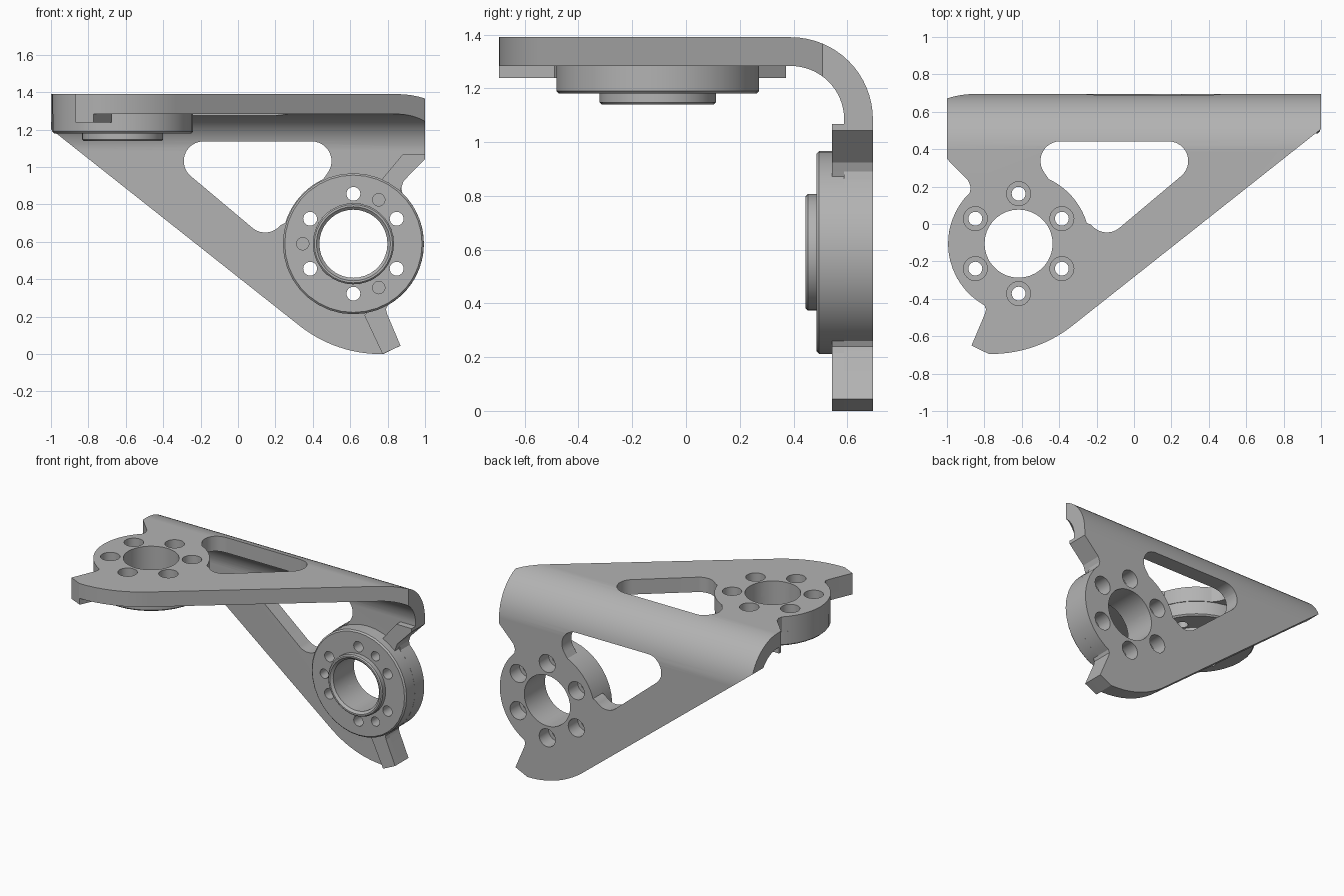
import bpy, bmesh
from math import sin, cos, radians
from mathutils import Matrix

if "Cube" in bpy.data.objects:
    bpy.data.objects.remove(bpy.data.objects["Cube"])

HUB_X, HUB_Z, HUB_R = 0.617, 0.59, 0.377
BACK, TOP, THICK = 0.695, 1.39, 0.107
INNER = BACK - THICK
# half turn that carries the upright leg onto the top leg
SWAP = Matrix(((-1, 0, 0, 0), (0, 0, 1, -BACK), (0, 1, 0, BACK), (0, 0, 0, 1)))

grey = bpy.data.materials.new("plain_grey")
grey.use_nodes = True
GREY = (0.45, 0.45, 0.45, 1)
grey.diffuse_color = GREY
grey.node_tree.nodes["Principled BSDF"].inputs["Base Color"].default_value = GREY


def arc(cx, cy, r, a0, a1, n=12):
    angles = [radians(a0 + (a1 - a0) * i / n) for i in range(n + 1)]
    return [(cx + r * cos(a), cy + r * sin(a)) for a in angles]


def hub_arc(r, a0, a1, n=12):
    return arc(HUB_X, HUB_Z, r, a0, a1, n)


def finish(name, bm, turned=False):
    bmesh.ops.recalc_face_normals(bm, faces=bm.faces)
    if turned:
        bm.transform(SWAP)
    mesh = bpy.data.meshes.new(name)
    bm.to_mesh(mesh)
    bm.free()
    mesh.materials.append(grey)
    obj = bpy.data.objects.new(name, mesh)
    bpy.context.collection.objects.link(obj)
    return obj


def extrude(bm, points, step):
    face = bm.faces.new([bm.verts.new(p) for p in points])
    moved = bmesh.ops.extrude_face_region(bm, geom=[face])["geom"]
    bmesh.ops.translate(bm, vec=step, verts=[v for v in moved if isinstance(v, bmesh.types.BMVert)])


def prism(name, outlines, y0, y1, turned=False):
    """Closed x-z outlines pulled along y."""
    bm = bmesh.new()
    for outline in outlines:
        extrude(bm, [(x, y0, z) for x, z in outline], (0, y1 - y0, 0))
    return finish(name, bm, turned)


def ring_of_holes(r, orbit, start, count):
    holes = []
    for i in range(count):
        a = radians(start + 360 * i / count)
        holes.append(arc(HUB_X + orbit * cos(a), HUB_Z + orbit * sin(a), r, 0, 345, 23))
    return holes


def select(obj):
    bpy.ops.object.select_all(action="DESELECT")
    obj.select_set(True)
    bpy.context.view_layer.objects.active = obj


def boolean(obj, cutter, operation="DIFFERENCE"):
    cutter.hide_render = True
    mod = obj.modifiers.new("cut", "BOOLEAN")
    mod.operation, mod.solver, mod.object = operation, "EXACT", cutter
    select(obj)
    bpy.ops.object.modifier_apply(modifier=mod.name)
    bpy.data.objects.remove(cutter)


def smooth(obj):
    select(obj)
    bpy.ops.object.shade_smooth_by_angle(angle=radians(25))
    mod = obj.modifiers.new("even_shading", "WEIGHTED_NORMAL")
    mod.keep_sharp = True


# Outline of one leg, and its rounded triangular window
leg = [(-1.05, 1.45), (-1.05, 1.242)]
leg += arc(0.764, 0.70, 0.70, 231.7, 271, 14)
leg += [(0.869, 0.045), (0.797, 0.215), (0.791, 0.24)]
leg += hub_arc(HUB_R, -61, 46, 16)
leg += [(0.873, 0.89), (0.885, 0.925), (1.0, 1.043), (1.05, 1.043), (1.05, 1.45)]

window = arc(-0.185, 1.032, 0.105, 90, 231.7)
window += arc(0.145, 0.755, 0.105, 231.7, 321, 8)
window += hub_arc(0.381, 163, 115, 10)
window += arc(0.395, 1.032, 0.105, -35, 90)

bore = hub_arc(0.182, 0, 350, 35)

# Bent plate: L-shaped profile trimmed by both leg outlines
profile = [(-0.8, TOP)] + arc(0.39, 1.085, 0.305, 90, 0, 16) + [(BACK, -0.1), (INNER, -0.1)]
profile += arc(0.39, 1.085, 0.305 - THICK, 0, 90, 16) + [(-0.8, TOP - THICK)]
bm = bmesh.new()
extrude(bm, [(-1, y, z) for y, z in profile], (2, 0, 0))
plate = finish("bent_plate", bm)
for turned in (False, True):
    boolean(plate, prism("leg_trim", [leg], -1, 1, turned), "INTERSECT")
for turned in (False, True):
    openings = [window, bore] + ring_of_holes(0.064, 0.267, 30, 6)
    boolean(plate, prism("plate_openings", openings, 0.5, 0.8, turned))
smooth(plate)


def hub(name, turned):
    """Turned flange with a raised collar, bolt holes and blind pin holes."""
    section = [(0.182, INNER), (HUB_R, INNER), (HUB_R, 0.495), (HUB_R - 0.01, 0.485),
               (0.217, 0.485), (0.217, 0.453), (0.209, 0.445), (0.198, 0.445), (0.182, 0.46)]
    bm = bmesh.new()
    rings = []
    for i in range(36):
        a = radians(i * 10)
        rings.append([bm.verts.new((HUB_X + r * cos(a), y, HUB_Z + r * sin(a))) for r, y in section])
    for i, ring in enumerate(rings):
        after = rings[(i + 1) % len(rings)]
        for j in range(len(section)):
            k = (j + 1) % len(section)
            bm.faces.new((ring[j], ring[k], after[k], after[j]))
    obj = finish(name, bm, turned)
    boolean(obj, prism("bolt_holes", ring_of_holes(0.037, 0.267, 30, 6), 0.4, 0.7, turned))
    boolean(obj, prism("pin_holes", ring_of_holes(0.033, 0.271, 60, 3), 0.4, 0.56, turned))
    smooth(obj)


# Thickened stop pads either side of each hub
lower_stop = [(0.72, 0.26), (0.676, 0.206), (0.773, 0.0), (0.869, 0.045),
              (0.797, 0.215), (0.791, 0.24), (0.80, 0.26)]
upper_stop = [(0.80, 0.88), (0.77, 0.935), (0.88, 1.067), (1.0, 1.067),
              (1.0, 1.043), (0.885, 0.925), (0.873, 0.89), (0.86, 0.85)]

for side, turned in (("upright", False), ("top", True)):
    hub(side + "_hub", turned)
    prism(side + "_stop_pads", [lower_stop, upper_stop], INNER, 0.543, turned)
